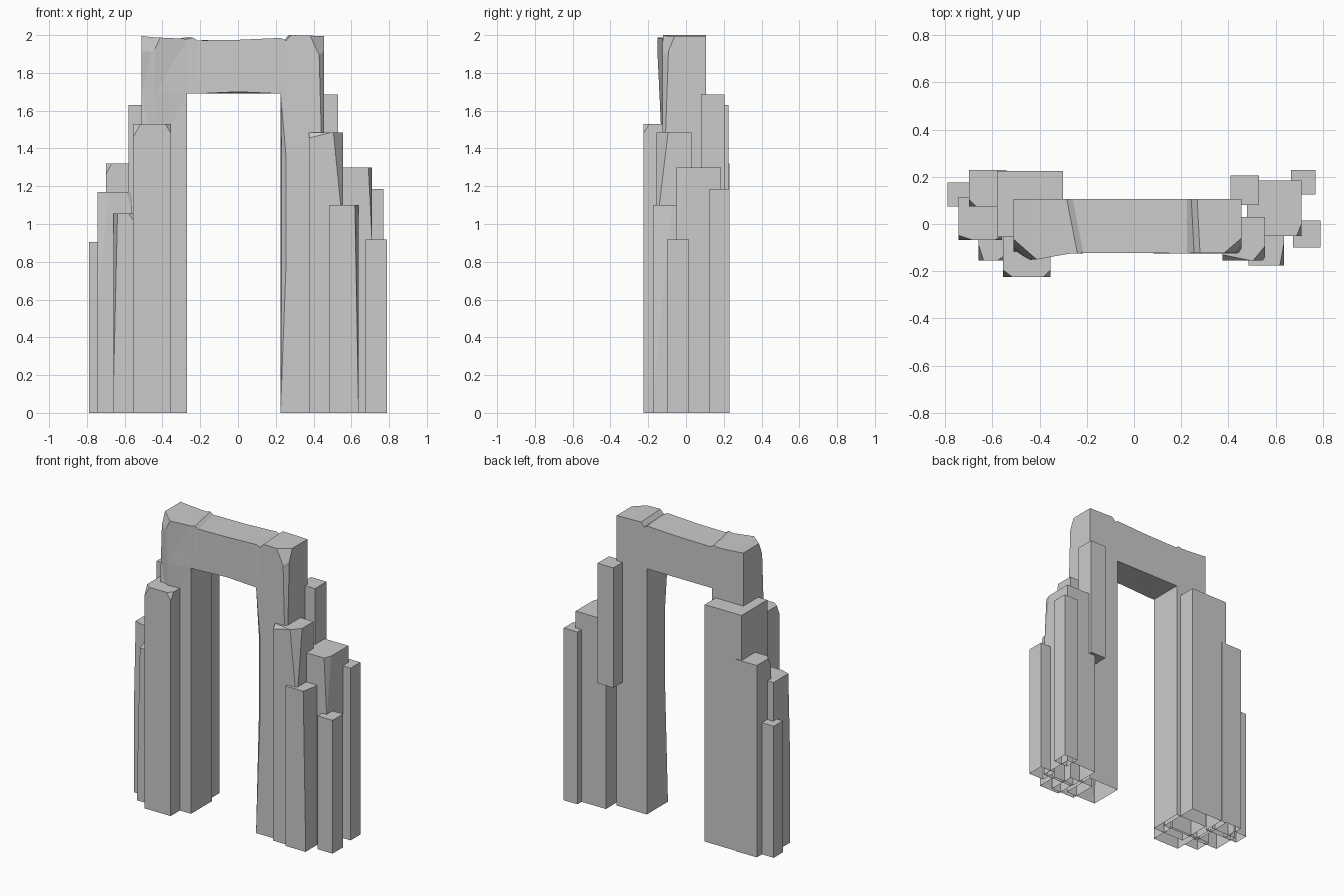
import bpy, bmesh
from mathutils import Vector

if "Cube" in bpy.data.objects:
    bpy.data.objects.remove(bpy.data.objects["Cube"])


def chip(bm, corner, cut):
    """Slice a front top corner off; cut = signed offsets from the corner along x, y, z."""
    c = Vector(corner)
    p = [c + Vector((cut[0], 0, 0)), c + Vector((0, cut[1], 0)), c + Vector((0, 0, cut[2]))]
    n = (p[1] - p[0]).cross(p[2] - p[0]).normalized()
    if n.dot(c - p[0]) < 0:
        n = -n
    res = bmesh.ops.bisect_plane(bm, geom=bm.verts[:] + bm.edges[:] + bm.faces[:], dist=1e-5,
                                 plane_co=p[0], plane_no=n, clear_outer=True)
    rim = [e for e in res['geom_cut'] if isinstance(e, bmesh.types.BMEdge)]
    bmesh.ops.holes_fill(bm, edges=rim, sides=0)


def finish(bm, name):
    """Orient the faces, open the underside at ground level and make the object."""
    bmesh.ops.recalc_face_normals(bm, faces=bm.faces[:])
    base = [f for f in bm.faces if all(abs(v.co.z) < 1e-4 for v in f.verts)]
    bmesh.ops.delete(bm, geom=base, context='FACES')
    mesh = bpy.data.meshes.new(name)
    bm.to_mesh(mesh)
    bm.free()
    bpy.context.collection.objects.link(bpy.data.objects.new(name, mesh))


def column(name, x0, x1, y0, y1, top, bottom=0.0, left=None, right=None):
    bm = bmesh.new()
    bmesh.ops.create_cube(bm, size=1)
    for v in bm.verts:
        v.co = (x1 if v.co.x > 0 else x0, y1 if v.co.y > 0 else y0, top if v.co.z > 0 else bottom)
    if left:
        chip(bm, (x0, y0, top), (left[0], left[1], -left[2]))
    if right:
        chip(bm, (x1, y0, top), (-right[0], right[1], -right[2]))
    finish(bm, name)


# Arch: stations along the lintel as x, top height, front y at the top
stations = [(-.51, 1.995, -.095), (-.44, 1.988, -.155), (-.27, 1.98, -.125), (-.24, 1.987, -.125),
            (-.215, 1.972, -.123), (0, 1.975, -.122), (.225, 1.985, -.125), (.255, 1.972, -.123),
            (.28, 2.0, -.123), (.455, 1.995, -.123)]
rows = [0, .8, 1.35, 1.69, 2.0]
bm = bmesh.new()
grid = []
for x, top, yf in stations:
    line = []
    for i, z in enumerate(rows):
        t = max(0, (z - 1.35) / .65)
        y = -.125 + (yf + .125) * t
        zz = top if i == 4 else z + (.01 if i == 3 and x == 0 else 0)
        xx = x
        if x == .225 and i in (1, 2):      # worn inner edge of the right leg
            y += .022
            xx += .006
        line.append(bm.verts.new((xx, y, zz)))
    grid.append(line)
for i in range(len(stations) - 1):
    in_opening = -.28 < stations[i][0] < .22
    for j in range(len(rows) - 1):
        if in_opening and j < 3:
            continue
        bm.faces.new((grid[i][j], grid[i + 1][j], grid[i + 1][j + 1], grid[i][j + 1]))
bmesh.ops.delete(bm, geom=[v for v in bm.verts if not v.link_faces], context='VERTS')
res = bmesh.ops.extrude_face_region(bm, geom=bm.faces[:])
for v in [g for g in res['geom'] if isinstance(g, bmesh.types.BMVert)]:
    x, z = v.co.x, v.co.z
    v.co.y = .105
    if abs(x - .231) < 1e-4:
        v.co.x = .225
    if 1.685 < z < 1.71:
        v.co.z = 1.69
    if z > 1.9 and -.28 < x < -.2:         # skewed cracks over the top
        v.co.x -= .045
    elif z > 1.9 and .24 < x < .29:
        v.co.x -= .012
bmesh.ops.triangulate(bm, faces=[f for f in bm.faces if f.normal.length >= 0
                                 and max(v.co.y for v in f.verts) < 0])
chip(bm, (.455, -.125, 1.996), (-.075, .065, -.16))
chip(bm, (.455, -.125, 1.996), (-.03, .035, -1.0))
chip(bm, (-.51, -.115, 1.995), (.06, .05, -.12))
finish(bm, "arch")

# Stepped stone columns beside the left leg
column("left_back_column", -.58, -.30, -.055, .225, 1.63)
column("left_front_column", -.555, -.355, -.225, -.04, 1.53,
       left=(.04, .03, .07), right=(.03, .03, .05))
column("left_rear_step", -.70, -.54, .075, .23, 1.32, left=(.03, .03, .06))
column("left_middle_step", -.745, -.56, -.068, .115, 1.17,
       left=(.06, .02, .6), right=(.03, .02, .1))
column("left_outer_step", -.79, -.69, .075, .175, .905)
column("left_front_step", -.66, -.55, -.155, -.04, 1.055,
       left=(.022, .07, .95), right=(.03, .02, .04))

# Stepped stone columns beside the right leg
column("right_back_column", .41, .53, .08, .205, 1.685, bottom=.86)
column("right_front_column", .375, .555, -.155, .03, 1.485,
       left=(.12, .025, .03), right=(.05, .06, .5))
column("right_middle_step", .48, .71, -.05, .185, 1.30, right=(.02, .05, .4))
column("right_rear_step", .665, .77, .125, .23, 1.185)
column("right_front_step", .485, .637, -.175, -.03, 1.10, right=(.018, .1, 1.05))
column("right_outer_step", .675, .79, -.10, .015, .917)
